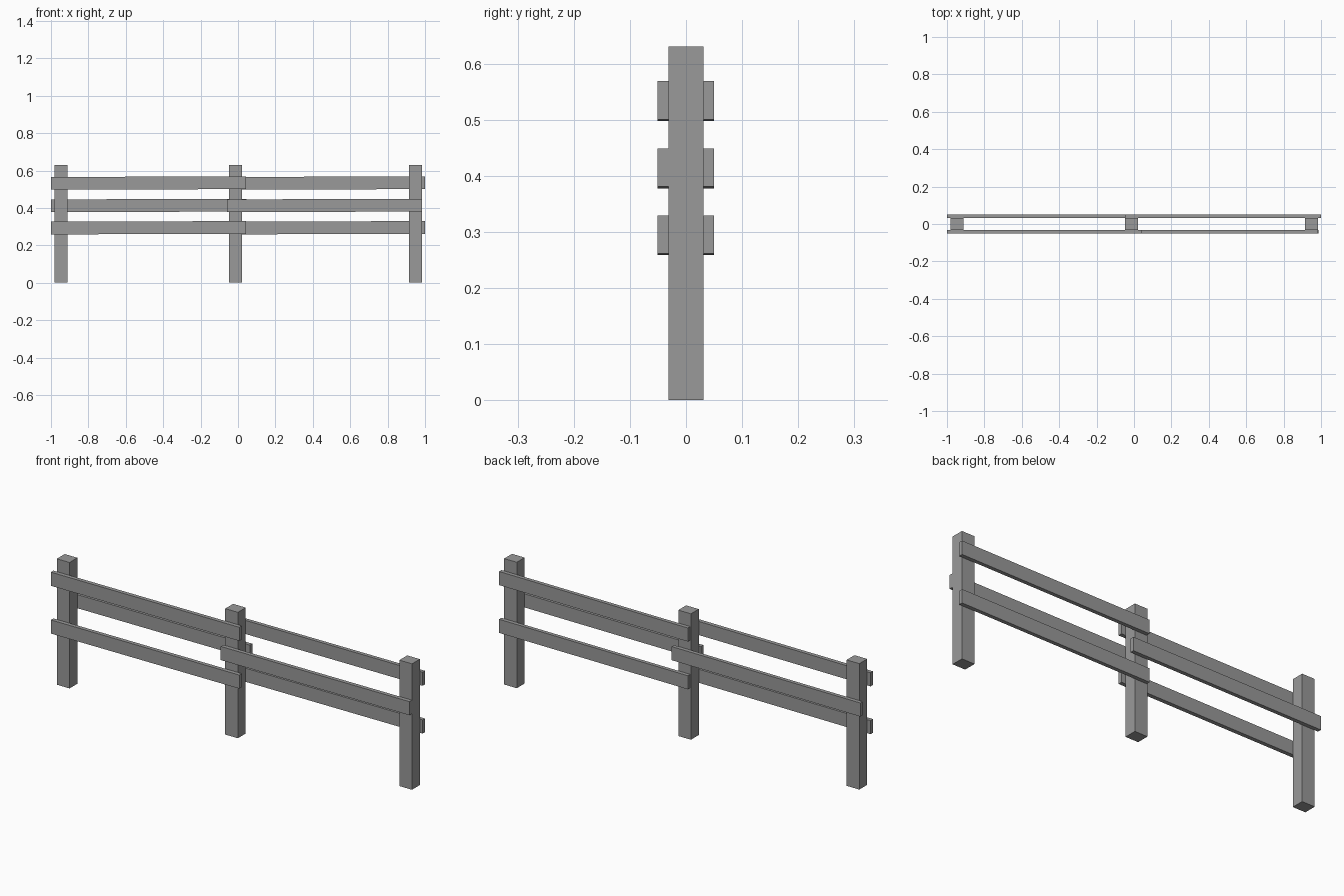
import bpy
import math

# Remove the default object
cube = bpy.data.objects.get("Cube")
if cube:
    bpy.data.objects.remove(cube, do_unlink=True)

# Single grey material
GREY = (0.32, 0.32, 0.32, 1)
wood = bpy.data.materials.new("grey_wood")
wood.use_nodes = True
wood.diffuse_color = GREY
wood.node_tree.nodes["Principled BSDF"].inputs["Base Color"].default_value = GREY


def box(name, x, y, z, tilt=0.0):
    """Box spanning the given (min, max) ranges, tilted about y."""
    spans = (x, y, z)
    bpy.ops.mesh.primitive_cube_add(size=1, location=[(a + b) / 2 for a, b in spans])
    ob = bpy.context.object
    ob.name = name
    ob.scale = [b - a for a, b in spans]
    bpy.ops.object.transform_apply(location=False, rotation=False, scale=True)
    ob.rotation_euler.y = tilt
    ob.data.materials.append(wood)
    return ob


# Three square posts
for name, x in (("right_post", -0.946), ("middle_post", -0.014), ("left_post", 0.95)):
    box(name, (x - 0.035, x + 0.035), (-0.031, 0.031), (0, 0.63))

# Rails alternate between the front and the back of the posts
FRONT, BACK = (-0.051, -0.031), (0.031, 0.05)
RISE = -math.atan(0.003)
levels = (("lower", 0.294, False), ("centre", 0.413, True), ("upper", 0.533, False))
for name, z, swapped in levels:
    height = (z - 0.034, z + 0.034)
    if swapped:
        box(name + "_front_rail", (-0.06, 0.985), FRONT, height, RISE)
        box(name + "_back_rail", (-1.0, 0.045), BACK, height, RISE)
    else:
        box(name + "_front_rail", (-1.0, 0.043), FRONT, height, RISE)
        box(name + "_back_rail", (-0.045, 1.0), BACK, height, RISE)
